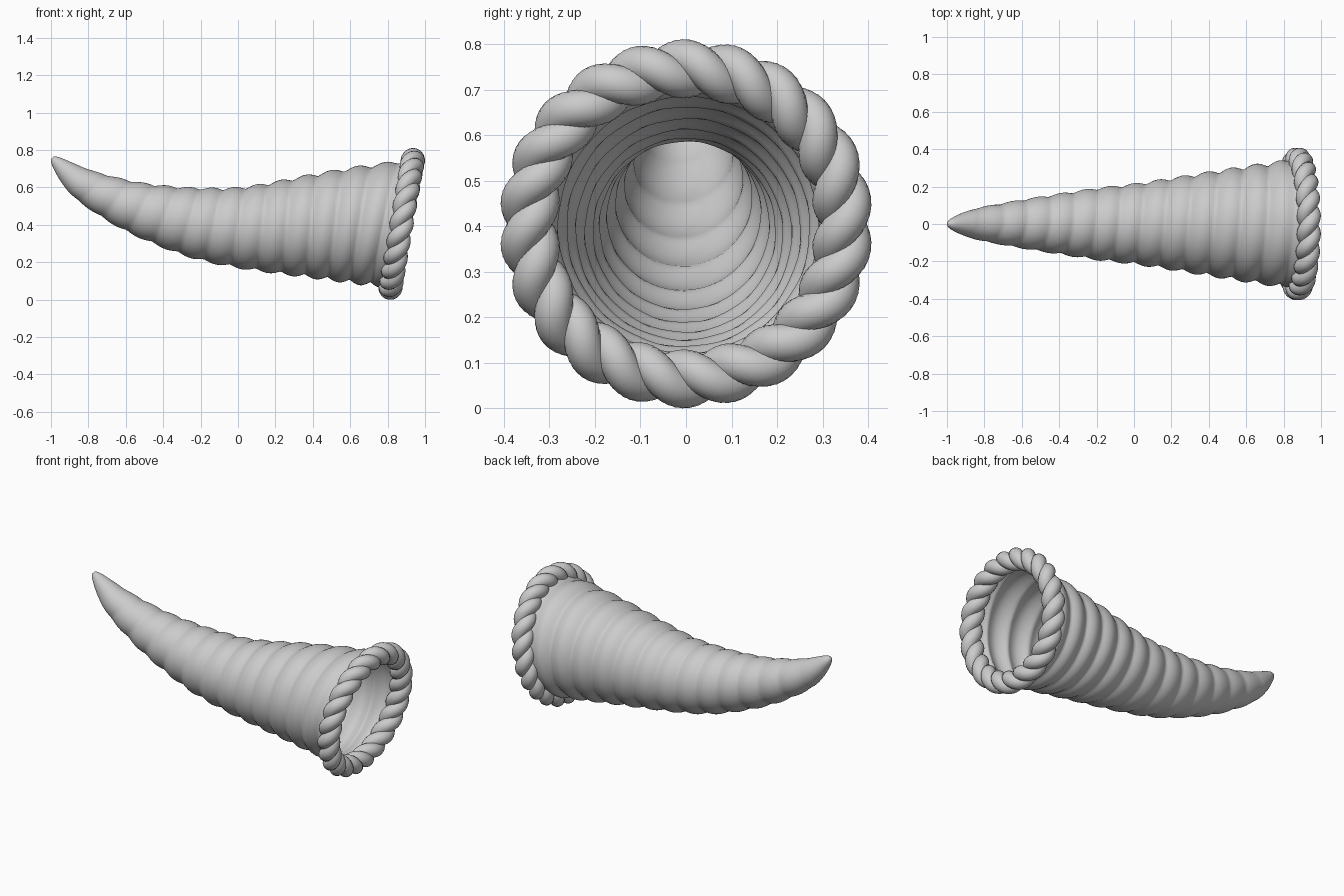
import bpy, bmesh, math
from mathutils import Vector

if "Cube" in bpy.data.objects:
    bpy.data.objects.remove(bpy.data.objects["Cube"])

TAU = 2 * math.pi


def skin(name, rings, loop=False, cap=False):
    """Bridge a list of point rings into one smooth surface."""
    bm = bmesh.new()
    vs = [[bm.verts.new(p) for p in ring] for ring in rings]
    n = len(rings[0])
    for i in range(len(vs) if loop else len(vs) - 1):
        a, b = vs[i], vs[(i + 1) % len(vs)]
        for j in range(n):
            k = (j + 1) % n
            bm.faces.new((a[j], a[k], b[k], b[j]))
    if cap:
        bm.faces.new(vs[0])
    bmesh.ops.recalc_face_normals(bm, faces=bm.faces)
    for f in bm.faces:
        f.smooth = True
    me = bpy.data.meshes.new(name)
    bm.to_mesh(me)
    bm.free()
    ob = bpy.data.objects.new(name, me)
    bpy.context.collection.objects.link(ob)
    return ob


def catmull(p0, p1, p2, p3, t):
    return [0.5 * (2 * b + (c - a) * t + (2 * a - 5 * b + 4 * c - d) * t * t
                   + (3 * b - a - 3 * c + d) * t ** 3)
            for a, b, c, d in zip(p0, p1, p2, p3)]


# Horn: centre x, centre z, radius, downward tilt in degrees
path = [(-0.993, 0.757, 0.012, -42), (-0.97, 0.735, 0.032, -42),
        (-0.90, 0.672, 0.064, -40), (-0.80, 0.603, 0.092, -33),
        (-0.60, 0.512, 0.128, -22), (-0.40, 0.450, 0.160, -14),
        (-0.20, 0.407, 0.190, -8), (0.0, 0.386, 0.213, -3),
        (0.20, 0.386, 0.243, 0), (0.40, 0.394, 0.275, -1),
        (0.60, 0.400, 0.306, -4), (0.78, 0.404, 0.332, -8),
        (0.875, 0.405, 0.345, -10)]
ext = [path[0]] + path + [path[-1]]
SEG, SUB, PITCH = 72, 18, 0.13
rings = []
for i in range(len(path) - 1):
    last = i == len(path) - 2
    for s in range(SUB + (1 if last else 0)):
        x, z, r, tilt = catmull(*ext[i:i + 4], s / SUB)
        a = math.radians(tilt)
        up = Vector((-math.sin(a), 0, math.cos(a)))
        fade = max(0, min(1, (x + 0.97) / 0.25, (0.875 - x) / 0.1))
        ring = []
        for j in range(SEG):
            t = TAU * j / SEG
            # one spiral groove winding from the tip to the mouth
            rib = abs(math.sin(math.pi * (x / PITCH + 0.5 + t / TAU)))
            rr = r * (1 + 0.075 * fade * (rib - 0.65))
            ring.append(Vector((x, 0, z)) + up * (rr * math.sin(t))
                        + Vector((0, rr * math.cos(t), 0)))
        rings.append(ring)
skin("horn", rings, cap=True)

# Rope rim: two strands twisted round a tilted circle
CENTRE, R, TWISTS, OFF, THICK = Vector((0.875, 0, 0.405)), 0.346, 11, 0.023, 0.042
a = math.radians(-10)
axis = Vector((math.cos(a), 0, math.sin(a)))
up = Vector((-math.sin(a), 0, math.cos(a)))
side = Vector((0, 1, 0))


def strand_point(t, phase):
    radial = side * math.cos(t) + up * math.sin(t)
    p = math.pi / 2 - TWISTS * t + phase
    out = radial * math.cos(p) + axis * math.sin(p)
    return CENTRE + radial * R + out * OFF, out


STEPS, SIDES = TWISTS * 28, 20
for k in range(2):
    rings = []
    for i in range(STEPS):
        t = TAU * i / STEPS
        c, out = strand_point(t, k * math.pi)
        tan = (strand_point(t + 1e-3, k * math.pi)[0]
               - strand_point(t - 1e-3, k * math.pi)[0]).normalized()
        n = (out - tan * out.dot(tan)).normalized()
        b = tan.cross(n)
        rings.append([c + (n * math.cos(TAU * j / SIDES)
                           + b * math.sin(TAU * j / SIDES)) * THICK
                      for j in range(SIDES)])
    skin(f"rim_rope_strand_{k + 1}", rings, loop=True)
